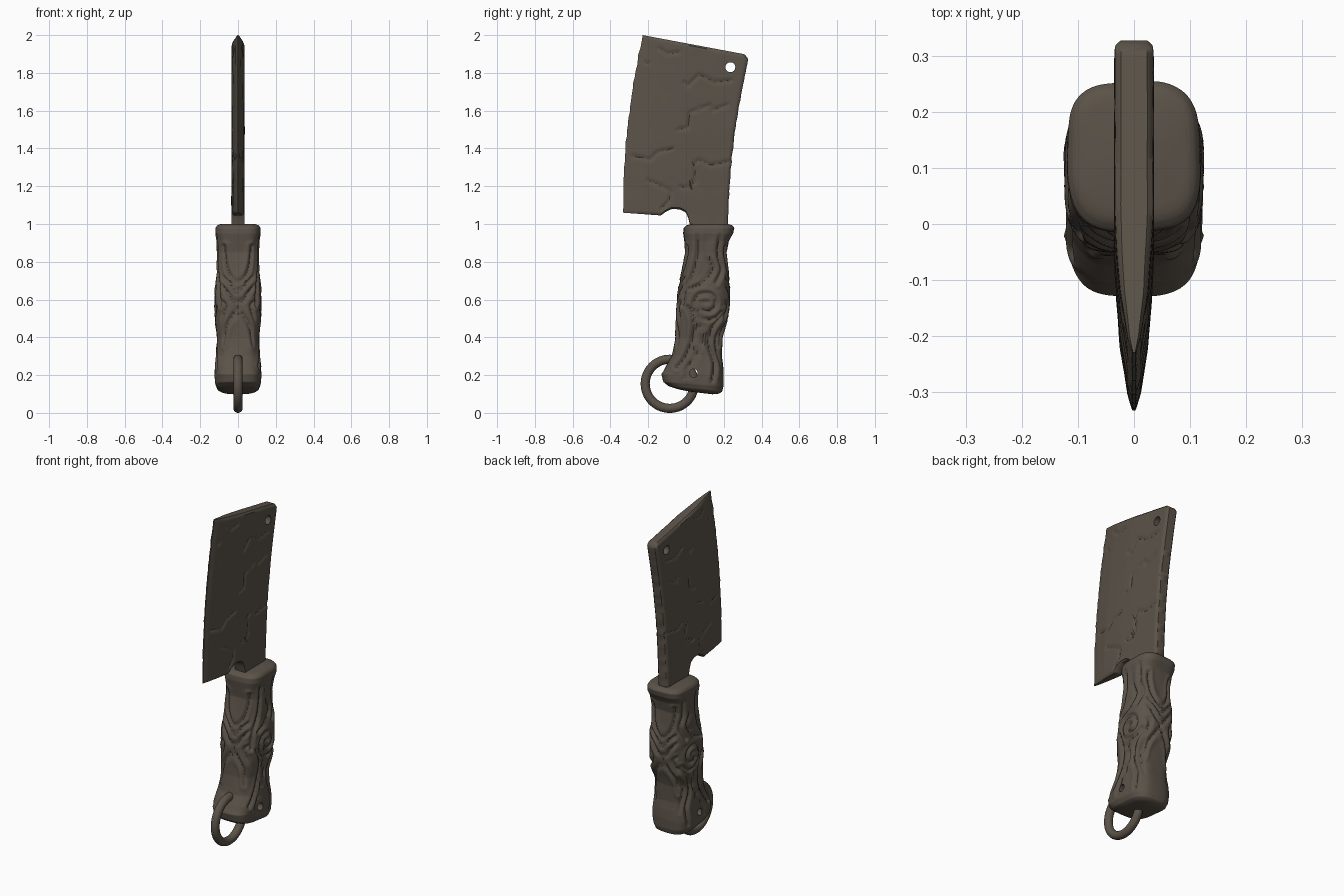
import bpy, bmesh, math
from mathutils import Vector, noise

if "Cube" in bpy.data.objects:
    bpy.data.objects.remove(bpy.data.objects["Cube"])

metal = bpy.data.materials.new("aged dark bronze")
metal.diffuse_color = (0.105, 0.086, 0.066, 1)
metal.use_nodes = True
metal.node_tree.nodes["Principled BSDF"].inputs["Base Color"].default_value = metal.diffuse_color


def interp(points, t, smooth=False):
    """Read a value row from (t, a, b, ...) keys."""
    if t <= points[0][0]:
        return points[0][1:]
    for p, q in zip(points, points[1:]):
        if t <= q[0]:
            k = (t - p[0]) / (q[0] - p[0])
            if smooth:
                k = k * k * (3 - 2 * k)
            return [a + (b - a) * k for a, b in zip(p[1:], q[1:])]
    return points[-1][1:]


def distance(u, v, lines):
    """Shortest distance from (u, v) to a set of polylines."""
    best = 9.0
    for line in lines:
        for (ax, ay), (bx, by) in zip(line, line[1:]):
            dx, dy = bx - ax, by - ay
            k = ((u - ax) * dx + (v - ay) * dy) / (dx * dx + dy * dy)
            k = max(0, min(1, k))
            best = min(best, math.hypot(u - ax - k * dx, v - ay - k * dy))
    return best


def rounded(line, n=6):
    """Catmull-Rom curve through the points."""
    p = [line[0]] + line + [line[-1]]
    out = []
    for a, b, c, d in zip(p, p[1:], p[2:], p[3:]):
        for i in range(n):
            t = i / n
            out.append(tuple(0.5 * (2 * b[j] + (c[j] - a[j]) * t
                       + (2 * a[j] - 5 * b[j] + 4 * c[j] - d[j]) * t * t
                       + (3 * b[j] - a[j] - 3 * c[j] + d[j]) * t ** 3) for j in (0, 1)))
    return out + [line[-1]]


def make(name, verts, faces):
    me = bpy.data.meshes.new(name)
    me.from_pydata(verts, [], faces)
    bm = bmesh.new()
    bm.from_mesh(me)
    bmesh.ops.recalc_face_normals(bm, faces=bm.faces)
    bm.to_mesh(me)
    bm.free()
    me.materials.append(metal)
    ob = bpy.data.objects.new(name, me)
    bpy.context.collection.objects.link(ob)
    return ob


def drill(ob, y, z, radius):
    """Cut a round hole straight through along x."""
    bpy.ops.mesh.primitive_cylinder_add(vertices=32, radius=radius, depth=0.6,
                                        location=(0, y, z), rotation=(0, math.pi / 2, 0))
    cutter = bpy.context.object
    cutter.data.materials.append(metal)
    mod = ob.modifiers.new("hole", 'BOOLEAN')
    mod.operation = 'DIFFERENCE'
    mod.solver = 'EXACT'
    mod.object = cutter
    finish(ob, None)
    bpy.ops.object.modifier_apply(modifier=mod.name)
    bpy.data.objects.remove(cutter)


def finish(ob, angle):
    bpy.ops.object.select_all(action='DESELECT')
    ob.select_set(True)
    bpy.context.view_layer.objects.active = ob
    if angle:
        bpy.ops.object.shade_smooth_by_angle(angle=math.radians(angle))


# Blade: a bowed grid on each side, thin at the cutting edge, with worn cracks
bottom = [(-.335, 1.06), (-.13, 1.045), (-.115, 1.06), (-.075, 1.08), (-.03, 1.077),
          (0, 1.06), (.017, 1.02), (.025, .96), (.22, .96)]
thick = [(0, .003), (.03, .012), (.11, .025), (.2, .032), (.26, .035), (1, .035)]
cracks = [
    [(.24, 1.76), (.15, 1.75), (.07, 1.79), (.01, 1.73), (-.01, 1.75)],
    [(.22, 1.63), (.14, 1.6), (.13, 1.63), (.02, 1.59), (.01, 1.51), (-.04, 1.5)],
    [(-.07, 1.4), (-.15, 1.38), (-.19, 1.34), (-.28, 1.36)],
    [(-.2, 1.23), (-.13, 1.2), (-.08, 1.17), (-.09, 1.12), (-.13, 1.08)],
    [(.23, 1.33), (.13, 1.31), (.07, 1.34), (.04, 1.31)],
    [(.05, 1.29), (.05, 1.22), (0, 1.19), (-.03, 1.2)],
    [(-.14, 1.93), (-.1, 1.9), (-.04, 1.91)], [(-.21, 1.855), (-.2, 1.85)]]
NS, NT = 72, 100
verts, faces = [], []
for side in (1, -1):
    for i in range(NS + 1):
        s = i / NS
        yb = -.335 + .555 * s
        zb = interp(bottom, yb)[0]
        yt, zt = -.23 + .56 * s, 2 - .105 * s - max(0, s - .965) * .6
        for j in range(NT + 1):
            t = j / NT
            y = yb + (yt - yb) * t - .025 * math.sin(math.pi * t)
            z = zb + (zt - zb) * t
            wear = noise.noise(Vector((0, y * 22, z * 22))) * .005
            if i == 0 or i == NS:
                y += wear
            h = interp(thick, s * .555)[0]
            m = min((1 - s) * .555, (1 - t), t)
            if m < .018:
                h *= .68 + .32 * math.sqrt(1 - (1 - m / .018) ** 2)
            d = distance(y, z, cracks)
            h -= min(h * .5, .007 * math.exp(-(d / .009) ** 2))
            h += .0012 * noise.noise(Vector((side * 3, y * 9, z * 9)))
            verts.append((side * h, y, z))
R = NT + 1
half = (NS + 1) * R
for o in (0, half):
    for i in range(NS):
        for j in range(NT):
            a = o + i * R + j
            faces.append((a, a + R, a + R + 1, a + 1))
rim = ([i * R for i in range(NS)] + [NS * R + j for j in range(NT)]
       + [i * R + NT for i in range(NS, 0, -1)] + list(range(NT, 0, -1)))
for a, b in zip(rim, rim[1:] + rim[:1]):
    faces.append((a, b, b + half, a + half))
blade = make("blade", verts, faces)
drill(blade, .235, 1.83, .026)
finish(blade, 40)

# Handle: stacked rounded sections (z, front y, back y, half width) with carving
sections = [(.108, .02, .14, .05), (.113, -.04, .17, .085), (.125, -.09, .19, .108),
            (.15, -.12, .198, .12), (.2, -.13, .2, .122), (.25, -.105, .197, .117),
            (.3, -.075, .19, .112), (.4, -.055, .193, .108), (.5, -.05, .218, .12),
            (.58, -.045, .228, .121), (.66, -.038, .23, .12), (.74, -.022, .222, .108),
            (.85, -.002, .213, .106), (.91, -.008, .228, .11), (.95, -.014, .25, .119),
            (.98, -.012, .255, .118), (.994, .005, .243, .108), (1.0, .03, .22, .09)]
# carved swirl and flowing grain on the flanks
swirl = [(.11 + (.012 + .0072 * a) * math.cos(a + 1.2), .575 + (.012 + .0072 * a) * math.sin(a + 1.2))
         for a in [k * .35 for k in range(32)]]
flank = [swirl] + [rounded(l) for l in (
    [(.06, .95), (.06, .85), (.04, .75), (-.005, .66), (-.02, .57)],
    [(.12, .96), (.115, .84), (.14, .76), (.09, .69), (.03, .66)],
    [(.18, .95), (.17, .84), (.19, .76), (.16, .69)],
    [(.01, .56), (.04, .48), (.03, .38), (-.01, .29), (-.05, .24)],
    [(.07, .48), (.09, .4), (.05, .3), (.01, .24), (.0, .18)],
    [(.2, .52), (.14, .45), (.12, .36), (.15, .26), (.14, .17)],
    [(.2, .46), (.165, .4), (.165, .34), (.19, .25)])]
# crossing strands on the front and back, mirrored in x
cross = [rounded(l) for l in (
    [(.12, .7), (.07, .655), (.03, .6), (0, .565), (.025, .52), (.065, .45), (.085, .36)],
    [(.12, .75), (.06, .7), (0, .635)],
    [(.075, .88), (.06, .77), (.03, .71), (0, .685)],
    [(.115, .6), (.07, .57), (.09, .5), (.115, .46)])]


def carve(d):
    return -.011 * math.exp(-(d / .009) ** 2) + .005 * math.exp(-((d - .022) / .012) ** 2)


NA, NZ = 112, 170
verts, faces = [], []
for j in range(NZ + 1):
    k = j / NZ
    z = .108 + .892 * (k + .012 * -math.sin(2 * math.pi * k) * 4)
    y0, y1, w = interp(sections, z)
    cy, r = (y0 + y1) / 2, (y1 - y0) / 2
    fade = max(0, min(1, (z - .14) / .05, (.96 - z) / .06))
    for i in range(NA):
        a = 2 * math.pi * i / NA
        c, s = math.cos(a), math.sin(a)
        x = w * math.copysign(abs(c) ** .6, c)
        y = cy + r * math.copysign(abs(s) ** .6, s)
        n = Vector((math.copysign(abs(c) ** 1.4, c) / w, math.copysign(abs(s) ** 1.4, s) / r))
        n.normalize()
        wx = max(0, min(1, (abs(n.x) - .45) / .3))
        push = 0
        if fade > 0:
            if wx > 0:
                push += wx * carve(distance(y, z, flank))
            if wx < 1:
                push += (1 - wx) * carve(distance(abs(x), z, cross))
        push = push * fade + .003 * noise.noise(Vector((x * 12, y * 12, z * 9)))
        tilt = .12 * (.06 - y) * max(0, 1 - (z - .108) / .12)
        verts.append((x + n.x * push, y + n.y * push, z + tilt))
for j in range(NZ):
    for i in range(NA):
        a, b = j * NA + i, j * NA + (i + 1) % NA
        faces.append((a, b, b + NA, a + NA))
faces += [tuple(range(NA)), tuple(range(NZ * NA, (NZ + 1) * NA))]
handle = make("handle", verts, faces)
drill(handle, .04, .21, .022)
finish(handle, 50)

# Hanging ring threaded through the pommel
bpy.ops.mesh.primitive_torus_add(major_segments=64, minor_segments=20, major_radius=.13,
                                 minor_radius=.024, location=(-.086, -.086, .154),
                                 rotation=(0, math.pi / 2, 0))
ring = bpy.context.object
ring.name = "hanging_ring"
ring.location = (0, -.086, .154)
ring.data.materials.append(metal)
finish(ring, 60)
